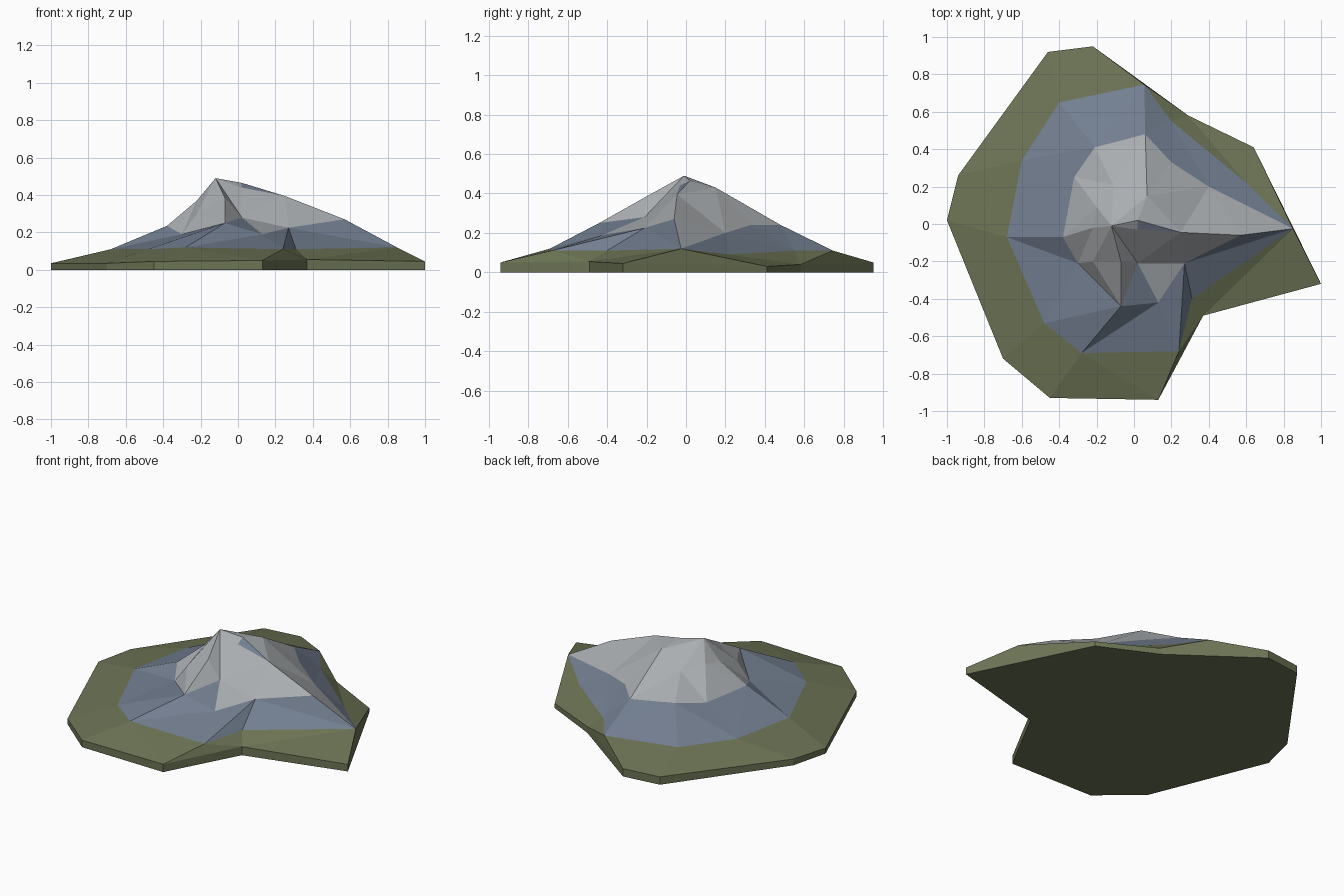
import bpy, bmesh
from mathutils import Vector
from mathutils.geometry import delaunay_2d_cdt

if "Cube" in bpy.data.objects:
    bpy.data.objects.remove(bpy.data.objects["Cube"])


def material(name, rgb):
    m = bpy.data.materials.new(name)
    m.diffuse_color = (*rgb, 1)
    m.use_nodes = True
    m.node_tree.nodes["Principled BSDF"].inputs["Base Color"].default_value = m.diffuse_color
    return m


def inside(p, poly):
    """Even-odd test of a plan point against a polygon."""
    hit = False
    for a, b in zip(poly, poly[1:] + poly[:1]):
        if (a[1] > p.y) != (b[1] > p.y):
            if p.x < a[0] + (p.y - a[1]) / (b[1] - a[1]) * (b[0] - a[0]):
                hit = not hit
    return hit


# Contours: x, y, height
grass = [(1, -.32, .045), (.64, .41, .03), (.29, .58, .04), (-.22, .95, .05),
         (-.46, .92, .05), (-.94, .26, .04), (-1, .02, .035), (-.70, -.72, .035),
         (-.45, -.93, .045), (.13, -.94, .05), (.37, -.49, .055)]
rock = [(.85, -.025, .12), (.60, .22, .09), (.20, .55, .11), (.055, .745, .11),
        (-.40, .65, .12), (-.60, .34, .11), (-.68, -.07, .11), (-.48, -.53, .11),
        (-.28, -.69, .12), (.24, -.68, .11), (.31, -.40, .11)]
stone = [(.40, .20, .20), (.20, .33, .24), (.06, .48, .24), (-.21, .41, .26),
         (-.32, .25, .23), (-.38, -.07, .235), (-.30, -.21, .19), (-.07, -.44, .25),
         (.02, -.21, .28), (.13, -.42, .19), (.27, -.21, .225), (.57, -.06, .27)]
peak = [(-.11, .21, .36), (.07, .15, .43), (-.20, .09, .38), (-.22, -.02, .37),
        (-.22, -.20, .30), (-.07, -.20, .385), (.02, .02, .465), (.25, -.045, .395),
        (-.12, -.01, .49), (.02, -.03, .44)]

groups = {"g": grass, "r": rock, "s": stone, "p": peak}
points, start = [], {}
for key, ring in groups.items():
    start[key] = len(points)
    points += [Vector(v) for v in ring]


def idx(code):
    return start[code[0]] + int(code[1:])


# Closed contour edges; the stone cap runs out to the rock's east tip
edges = []
for key in "gr":
    n = len(groups[key])
    edges += [(start[key] + i, start[key] + (i + 1) % n) for i in range(n)]
cap_loop = [idx("r0")] + [start["s"] + i for i in range(len(stone))]
edges += list(zip(cap_loop, cap_loop[1:] + cap_loop[:1]))

# Ridges and gullies
ridges = ("p8 p0 s3 r4,p0 s2 r3,p8 p1 s0,p1 s1,p8 p2 s4,p8 p3 s5 r6,p4 s6,"
          "p8 p5 s7 r8 g8,p5 s8 p8,p8 p6 p7 s11,p6 p9 p7,r8 s9,"
          "r9 s10 r10,s10 r0,r9 g9")
for line in ridges.split(","):
    ids = [idx(c) for c in line.split()]
    edges += list(zip(ids, ids[1:]))

verts, _, faces, origin, _, _ = delaunay_2d_cdt(
    [p.xy for p in points], edges, [], 0, 1e-5)

# Mountain surface
bm = bmesh.new()
top = []
for v, src in zip(verts, origin):
    z = points[src[0]].z if src and src[0] < len(points) else .12
    top.append(bm.verts.new((v.x, v.y, z)))
cap = [tuple(points[i]) for i in cap_loop]
patch = [peak[i] for i in (6, 9, 7)]
for f in faces:
    c = sum((verts[i] for i in f), Vector((0, 0))) / len(f)
    if not inside(c, grass):
        continue
    face = bm.faces.new([top[i] for i in f])
    if inside(c, cap):
        face.material_index = 1 if inside(c, patch) else 2
    elif inside(c, rock):
        face.material_index = 1

# Skirt wall and flat underside
rim = [e for e in bm.edges if len(e.link_faces) == 1]
low = {}
for e in rim:
    for v in e.verts:
        if v not in low:
            low[v] = bm.verts.new((v.co.x, v.co.y, 0))
for e in rim:
    a, b = e.verts
    bm.faces.new((a, b, low[b], low[a]))
bottom = [e for e in bm.edges if len(e.link_faces) == 1]
bmesh.ops.triangle_fill(bm, edges=bottom, use_beauty=True)
bmesh.ops.delete(bm, geom=[v for v in bm.verts if not v.link_faces], context='VERTS')
bmesh.ops.recalc_face_normals(bm, faces=bm.faces)

mesh = bpy.data.meshes.new("mountain")
bm.to_mesh(mesh)
bm.free()
for name, rgb in (("moss green", (.15, .175, .09)),
                  ("slate blue", (.17, .21, .28)),
                  ("pale stone", (.40, .42, .435))):
    mesh.materials.append(material(name, rgb))
bpy.context.collection.objects.link(bpy.data.objects.new("mountain", mesh))
